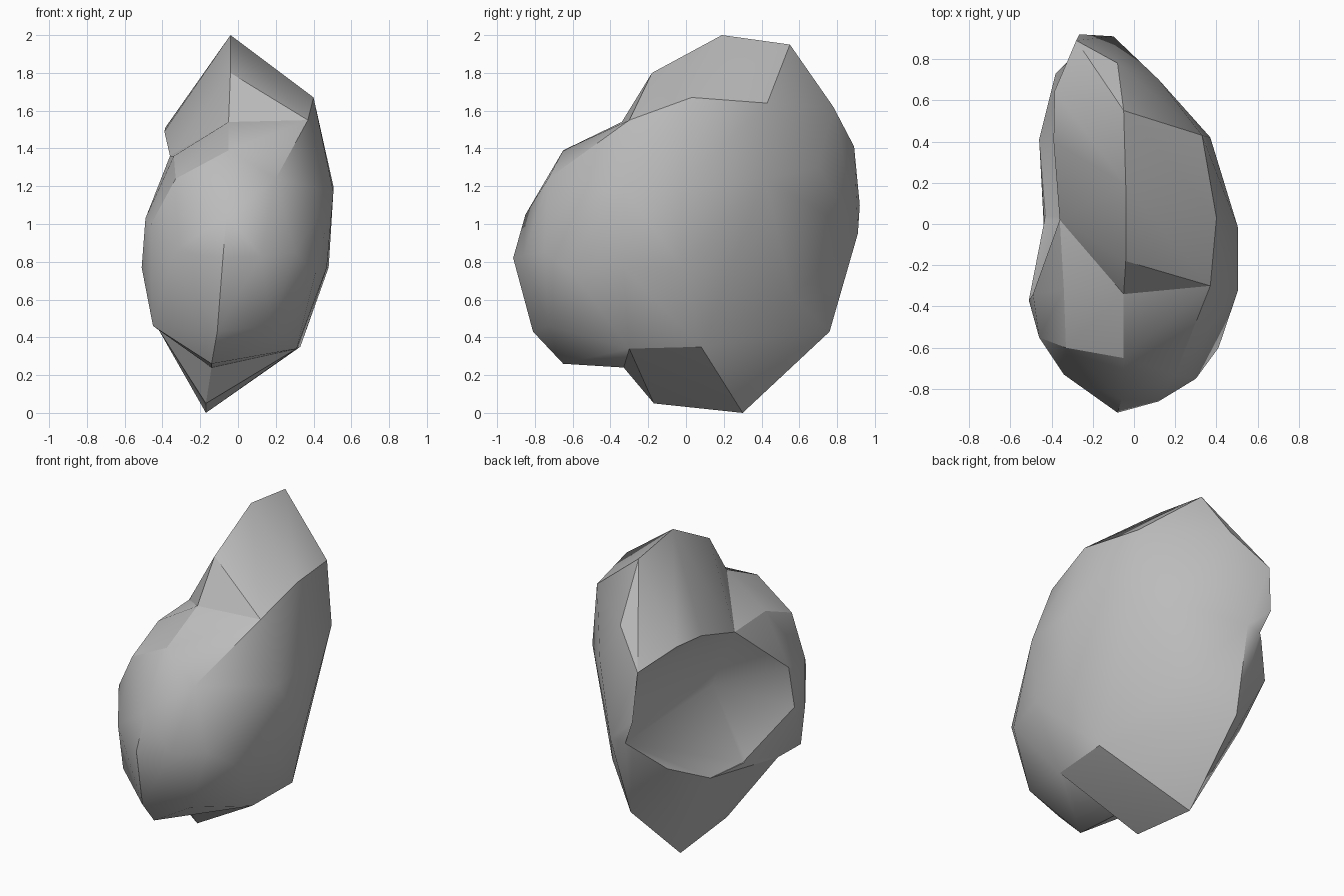
import bpy
import bmesh
import math
from mathutils import Vector

default_cube = bpy.data.objects.get("Cube")
if default_cube:
    bpy.data.objects.remove(default_cube, do_unlink=True)

# One stone colour
stone = bpy.data.materials.new("stone_grey")
stone.use_nodes = True
stone_colour = (0.5, 0.5, 0.5, 1)
stone.diffuse_color = stone_colour
stone.node_tree.nodes["Principled BSDF"].inputs["Base Color"].default_value = stone_colour


def hull_object(name, points):
    """Wrap a set of corner points in a convex faceted lump."""
    bm = bmesh.new()
    for point in points:
        bm.verts.new(point)
    result = bmesh.ops.convex_hull(bm, input=bm.verts[:])
    unused = [v for v in result["geom_interior"] if isinstance(v, bmesh.types.BMVert)]
    bmesh.ops.delete(bm, geom=unused, context="VERTS")
    bmesh.ops.recalc_face_normals(bm, faces=bm.faces[:])
    mesh = bpy.data.meshes.new(name)
    bm.to_mesh(mesh)
    bm.free()
    mesh.materials.append(stone)
    obj = bpy.data.objects.new(name, mesh)
    bpy.context.collection.objects.link(obj)
    return obj


def apply_boolean(target, helper, operation):
    """Combine a helper lump with the target, then discard the helper."""
    helper.hide_render = True
    modifier = target.modifiers.new(operation.lower(), "BOOLEAN")
    modifier.operation = operation
    modifier.solver = "EXACT"
    modifier.object = helper
    bpy.context.view_layer.objects.active = target
    bpy.ops.object.modifier_apply(modifier=modifier.name)
    bpy.data.objects.remove(helper, do_unlink=True)


# Corners shared by the front lump and the tall rear lump
saddle = [(-.05, -.34, 1.54), (.37, -.3, 1.55), (-.36, .02, 1.36)]
right_flank = [(.505, -.32, 1.17), (.505, -.02, 1.2), (.48, -.02, .77), (.47, -.33, .77)]
belly = [(-.14, -.33, .24), (.31, -.3, .34), (.33, .08, .35),
         (-.42, -.33, .44), (-.43, .04, .55)]
shared = saddle + right_flank + belly

# Rim of the hollow, split between the two lumps
rear_rim = [(-.39, .4, 1.49), (-.385, .645, 1.51), (-.28, .89, 1.41),
            (-.265, .92, 1.1), (-.2, .9, .94), (-.38, .73, .76), (-.46, .41, .6)]
front_rim = [(-.51, -.37, .77), (-.49, -.34, 1.03)]

# Rounded front lump
brow = [(-.05, -.65, 1.39), (.2, -.73, 1.24), (.27, -.5, 1.38), (-.06, -.85, 1.05),
        (-.34, -.32, 1.36), (-.33, -.6, 1.24), (-.46, -.55, 1)]
nose = [(-.08, -.915, .82), (.12, -.86, .83), (.3, -.75, .85), (.41, -.6, .74),
        (-.34, -.73, .85), (-.46, -.55, .7)]
chin = [(-.11, -.81, .43), (.18, -.73, .46), (.23, -.5, .43),
        (-.14, -.65, .26), (-.45, -.52, .46)]
rock = hull_object("rock", shared + front_rim + brow + nose + chin)

# Tall rear lump with crest and keel
crest = [(-.04, .19, 2), (-.05, .55, 1.95), (-.04, -.18, 1.8),
         (.4, .03, 1.67), (.33, .43, 1.64), (-.08, .78, 1.62)]
back = [(.37, .42, 1.24), (.12, .7, 1.3), (.13, .56, .62),
        (-.1, .91, .95), (-.1, .85, .84)]
keel = [(-.17, .3, 0), (-.17, -.17, .05), (-.14, .76, .43)]
rear_lump = hull_object("rear_lump", shared + rear_rim + crest + back + keel)
apply_boolean(rock, rear_lump, "UNION")

# Shallow hollow in the side, tapering from the rim to an uneven floor
rim = [Vector(p) for p in rear_rim + front_rim + saddle[-1:] + belly[-1:]]
outward = Vector((-1, .2, 0))
floor = [(-.2, .02, .98), (-.18, .33, 1.04), (-.22, .57, 1.03)]
cutter = hull_object("hollow_cutter", rim + [p + outward for p in rim] + floor)
apply_boolean(rock, cutter, "DIFFERENCE")

# Clean the joins, then smooth the gentle facets and keep crisp ridges
bm = bmesh.new()
bm.from_mesh(rock.data)
bmesh.ops.remove_doubles(bm, verts=bm.verts[:], dist=.004)
bmesh.ops.recalc_face_normals(bm, faces=bm.faces[:])
bm.to_mesh(rock.data)
bm.free()
rock.select_set(True)
bpy.context.view_layer.objects.active = rock
bpy.ops.object.shade_smooth_by_angle(angle=math.radians(30))
